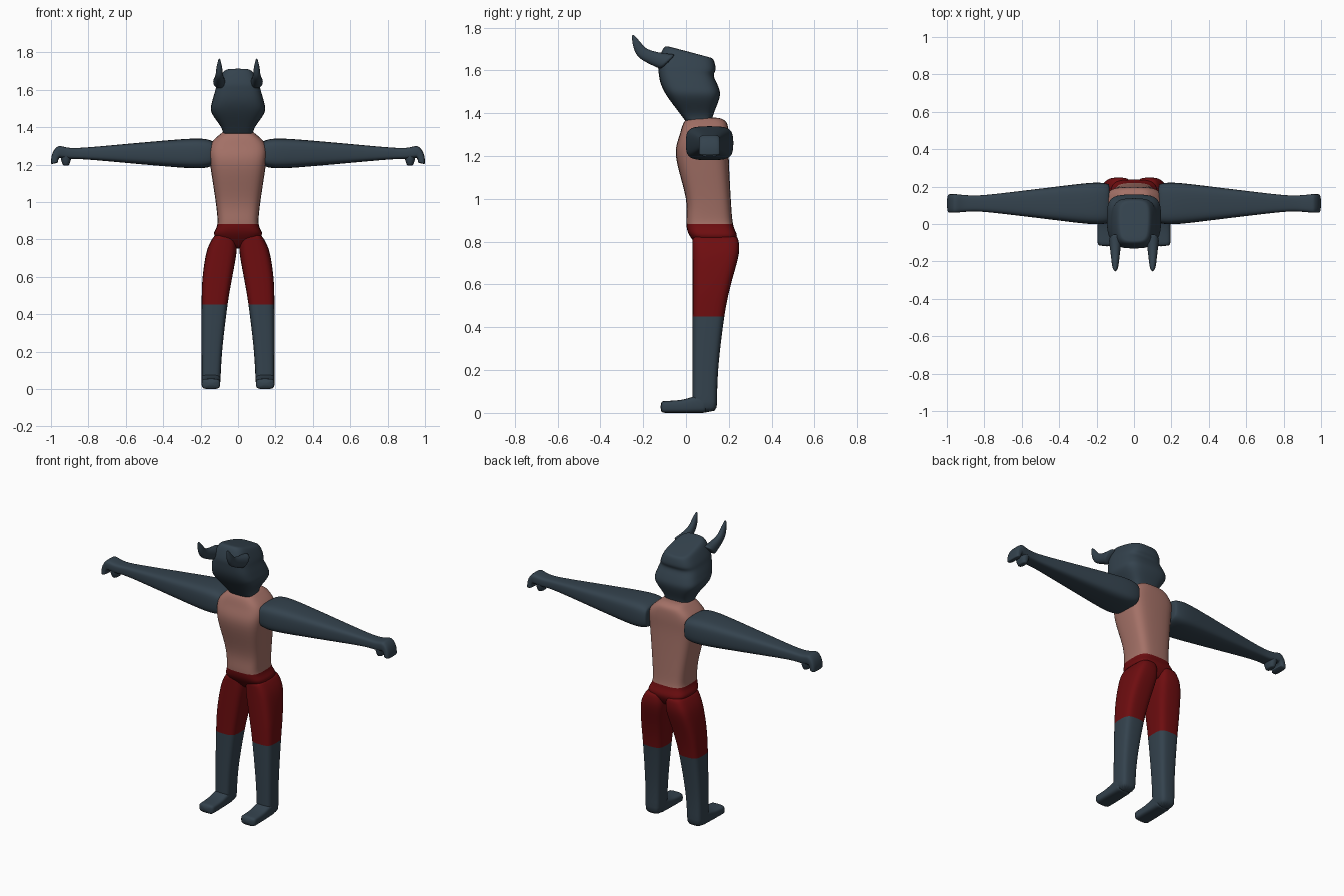
import bpy, bmesh, math
from mathutils import Vector

cube = bpy.data.objects.get("Cube")
if cube:
    bpy.data.objects.remove(cube, do_unlink=True)


def make_material(name, red, green, blue):
    material = bpy.data.materials.new(name)
    material.use_nodes = True
    colour = (red, green, blue, 1)
    material.diffuse_color = colour
    material.node_tree.nodes["Principled BSDF"].inputs["Base Color"].default_value = colour
    return material


slate = make_material("slate skin", .034, .055, .075)
flesh = make_material("bare chest", .37, .165, .135)
crimson = make_material("red trousers", .155, .004, .005)


def section(start, end, half_width):
    """A cross-section: the two ends of its middle line, and its half width."""
    return Vector(start), Vector(end), half_width


def blend(before, start, end, after, t):
    """A smooth curve from start to end, shaped by their neighbours."""
    bend = (before * 2 - start * 5 + end * 4 - after) * t
    cubic = (start * 3 - before - end * 3 + after) * t * t
    return start + (end - before + bend + cubic) * t / 2


def smooth_sections(sections, steps=3):
    """Adds sections between the given ones."""
    result = []
    last = len(sections) - 1
    for i in range(last):
        near = [sections[max(0, min(last, i + k))] for k in range(-1, 3)]
        for step in range(steps):
            result.append([blend(*values, step / steps) for values in zip(*near)])
    return result + [sections[last]]


def signed_power(value, exponent):
    return math.copysign(abs(value) ** exponent, value)


def loft(name, sections, width_axis, materials, rule=None, mirror=False,
         squareness=.55, sides=20):
    """Skins rounded-square rings through the sections."""
    bm = bmesh.new()
    rings = []
    for start, end, half in smooth_sections(sections):
        ring = []
        for i in range(sides):
            angle = math.tau * i / sides
            along = (signed_power(math.cos(angle), squareness) + 1) / 2
            across = signed_power(math.sin(angle), squareness) * half
            ring.append(bm.verts.new(start.lerp(end, along) + width_axis * across))
        rings.append(ring)
    for low, high in zip(rings, rings[1:]):
        for i in range(sides):
            bm.faces.new((low[i - 1], low[i], high[i], high[i - 1]))
    bm.faces.new(rings[0])
    bm.faces.new(rings[-1])
    bmesh.ops.recalc_face_normals(bm, faces=bm.faces)
    for face in bm.faces:
        face.smooth = True
        if rule:
            face.material_index = rule(face.calc_center_median())
    mesh = bpy.data.meshes.new(name)
    bm.to_mesh(mesh)
    bm.free()
    for material in materials:
        mesh.materials.append(material)
    part = bpy.data.objects.new(name, mesh)
    bpy.context.collection.objects.link(part)
    if mirror:
        part.modifiers.new("Mirror", "MIRROR").use_mirror_merge = False
    part.modifiers.new("Smooth", "SUBSURF").levels = 1


across_x = Vector((1, 0, 0))
across_y = Vector((0, 1, 0))


def level(z, front, back, half, x=0, drop=0):
    """A horizontal section; drop lowers its back edge."""
    return section((x, front, z), (x, back, z - drop), half)


# Torso: trousers below the waist, bare chest above
waist = .88
loft("torso", [
    level(.75, .08, .2, .04),
    level(.82, .02, .24, .13),
    level(waist, 0, .22, .11),
    level(1, 0, .21, .12),
    level(1.2, -.05, .2, .15),
    level(1.3, -.03, .2, .155),
    level(1.36, -.01, .19, .1),
    level(1.38, .02, .15, .07),
], across_x, [crimson, flesh], lambda c: int(c.z > waist))

# Legs: trousers above the knee, bare shins below
knee = .455
loft("legs", [
    level(.83, .03, .24, .05, .07),
    level(.75, .03, .25, .08, .085),
    level(.6, .03, .21, .08, .11),
    level(knee, .03, .18, .07, .125),
    level(.2, .03, .15, .055, .14),
    level(0, .03, .145, .05, .145),
], across_x, [slate, crimson], lambda c: int(c.z > knee), mirror=True)

# Feet, flat on the ground
foot_x = .145
loft("feet", [
    section((foot_x, y, 0), (foot_x, y, top), .05)
    for y, top in [(.1, .1), (.03, .075), (-.03, .06), (-.12, .055)]
], across_x, [slate], mirror=True)

# Arms taper to the wrist
arm_y, arm_z = .11, 1.26
arm = [
    section((x, arm_y, arm_z - height), (x, arm_y, arm_z + height), width)
    for x, height, width in [(.13, .06, .1), (.16, .075, .11), (.25, .08, .11),
                             (.5, .06, .08), (.8, .033, .045), (.9, .03, .045)]
]


def curl(degrees, inner=.25):
    """A finger section, fanned around the middle of the fist."""
    pivot = Vector((.95, arm_y, 1.215))
    angle = math.radians(degrees)
    reach = Vector((math.cos(angle) * .05, 0, math.sin(angle) * .085))
    return section(pivot + reach * inner, pivot + reach, .05)


# Fingers fold over and down at the end of each arm
fingers = [curl(degrees) for degrees in range(90, -20, -25)]
loft("arms", arm + fingers, across_y, [slate], mirror=True)

# Thumbs hang below the palm
loft("thumbs", [
    section((.92 - size, arm_y, z), (.92 + size, arm_y, z), size + .015)
    for z, size in [(1.25, .03), (1.22, .025), (1.195, .015)]
], across_y, [slate], mirror=True, squareness=.8)


def head_level(z, front, back, half):
    """A head section, tilted more and more towards the crown."""
    return level(z, front, back, half, drop=max(0, z - 1.5) / 4)


# Head with a jutting jaw and sloping crown
loft("head", [
    head_level(1.36, 0, .12, .08),
    head_level(1.4, -.03, .13, .09),
    head_level(1.48, -.09, .16, .145),
    head_level(1.54, -.12, .15, .14),
    head_level(1.6, -.13, .13, .125),
    head_level(1.64, -.13, .14, .115),
    head_level(1.7, -.11, .13, .09),
    head_level(1.715, -.09, .11, .07),
], across_x, [slate])


def horn_section(y, z, radius, x=.1):
    """A diagonal slice, square to a path that sweeps forward and up."""
    return section((x, y - radius, z - radius), (x, y + radius, z + radius), radius)


# Horns sweep forward, then up to a point
loft("horns", [
    horn_section(-.08, 1.64, .035),
    horn_section(-.14, 1.655, .027),
    horn_section(-.2, 1.68, .02),
    horn_section(-.23, 1.72, .015),
    horn_section(-.25, 1.765, .004),
], across_x, [slate], mirror=True, squareness=.9)
